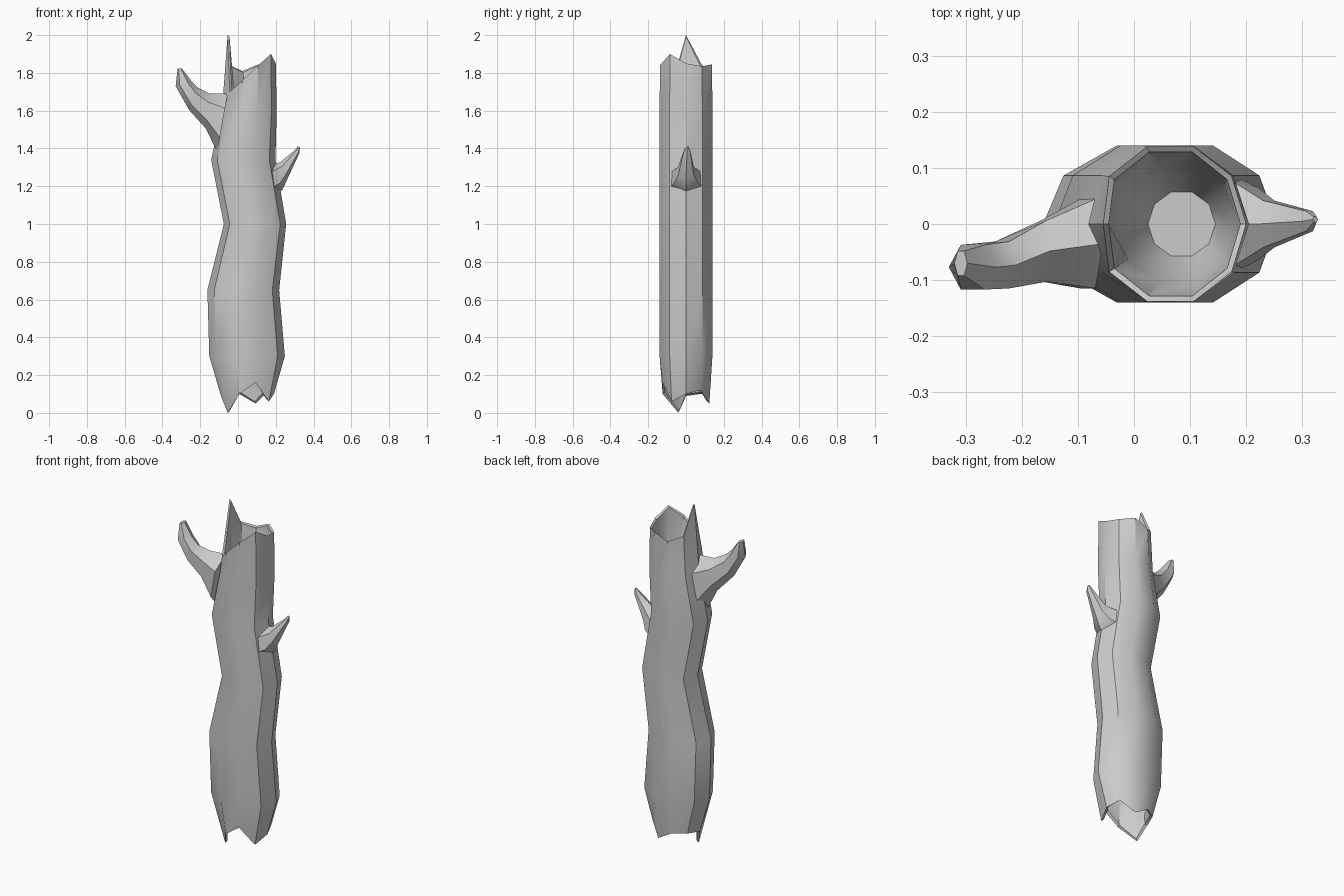
import bpy, bmesh, math
from mathutils import Vector

if "Cube" in bpy.data.objects:
    bpy.data.objects.remove(bpy.data.objects["Cube"])


def loft(name, rings, angle=35):
    """Skin a list of equal-size vertex rings and close both ends."""
    bm = bmesh.new()
    loops = [[bm.verts.new(p) for p in ring] for ring in rings]
    n = len(loops[0])
    for a, b in zip(loops, loops[1:]):
        for i in range(n):
            j = (i + 1) % n
            bm.faces.new((a[i], a[j], b[j], b[i]))
    # pointed fan at each end
    for loop in (loops[0], loops[-1]):
        c = bm.verts.new(sum((v.co for v in loop), Vector()) / n)
        for i in range(n):
            bm.faces.new((loop[i], loop[(i + 1) % n], c))
    bmesh.ops.recalc_face_normals(bm, faces=bm.faces)
    me = bpy.data.meshes.new(name)
    bm.to_mesh(me)
    bm.free()
    ob = bpy.data.objects.new(name, me)
    bpy.context.collection.objects.link(ob)
    bpy.ops.object.select_all(action='DESELECT')
    ob.select_set(True)
    bpy.context.view_layer.objects.active = ob
    bpy.ops.object.shade_smooth_by_angle(angle=math.radians(angle))
    return ob


SIDES = 10


def trunk_ring(cx, rx, ry, z):
    """Ten-sided ring; z is one height or a list of heights for a jagged rim."""
    zs = z if isinstance(z, list) else [z] * SIDES
    return [Vector((cx + rx * math.cos(math.tau * i / SIDES),
                    ry * math.sin(math.tau * i / SIDES), zs[i]))
            for i in range(SIDES)]


# Jagged ends, counter-clockwise from +x
bottom_z = [.10, .12, .05, .10, .10, .09, 0, .10, .16, .06]
top_z = [1.85, 1.835, 1.845, 1.81, 1.84, 2.0, 1.70, 1.76, 1.84, 1.90]

bottom = trunk_ring(.05, .14, .13, bottom_z)
bottom[6] = Vector((-.055, -.04, 0))
bottom_in = [Vector((.05 + (p.x - .05) * .9, p.y * .9, p.z + .01)) for p in bottom]
top = trunk_ring(.065, .135, .145, top_z)
top[5].x = -.055
top_in = [Vector((.07 + (p.x - .07) * .92, p.y * .93, p.z - .008)) for p in top]

# Hollow trunk: inside bottom, outer bark, inside top
loft("trunk", [
    trunk_ring(.05, .06, .06, .36),
    trunk_ring(.05, .11, .10, .27),
    bottom_in,
    bottom,
    trunk_ring(.048, .200, .147, .30),
    trunk_ring(.028, .190, .147, .65),
    trunk_ring(.090, .165, .147, 1.0),
    trunk_ring(.028, .170, .147, 1.34),
    trunk_ring(.060, .145, .147, 1.60),
    top,
    top_in,
    trunk_ring(.075, .105, .11, 1.58),
    trunk_ring(.085, .060, .06, 1.46),
])


def branch(name, sections, sides=6):
    """Sections: low (x, z), high (x, z), y centre, y half width."""
    rings = []
    for (x0, z0), (x1, z1), yc, yh in sections:
        ring = []
        for i in range(sides):
            a = math.tau * i / sides
            t = .5 + .5 * math.cos(a)
            ring.append(Vector((x0 + (x1 - x0) * t,
                                yc + yh * math.sin(a) / .87,
                                z0 + (z1 - z0) * t)))
        rings.append(ring)
    return loft(name, rings)


# Large broken branch on the left
branch("large_branch", [
    ((-.11, 1.38), (-.055, 1.69), -.035, .08),
    ((-.17, 1.505), (-.15, 1.69), -.048, .055),
    ((-.26, 1.605), (-.21, 1.72), -.073, .042),
    ((-.33, 1.73), (-.245, 1.755), -.077, .04),
    ((-.32, 1.823), (-.297, 1.823), -.07, .022),
])

# Small pointed twig on the right
branch("small_twig", [
    ((.20, 1.16), (.16, 1.315), 0, .08),
    ((.235, 1.18), (.18, 1.32), 0, .065),
    ((.26, 1.235), (.22, 1.325), 0, .042),
    ((.325, 1.375), (.30, 1.39), .005, .018),
    ((.328, 1.405), (.318, 1.412), .008, .005),
])
